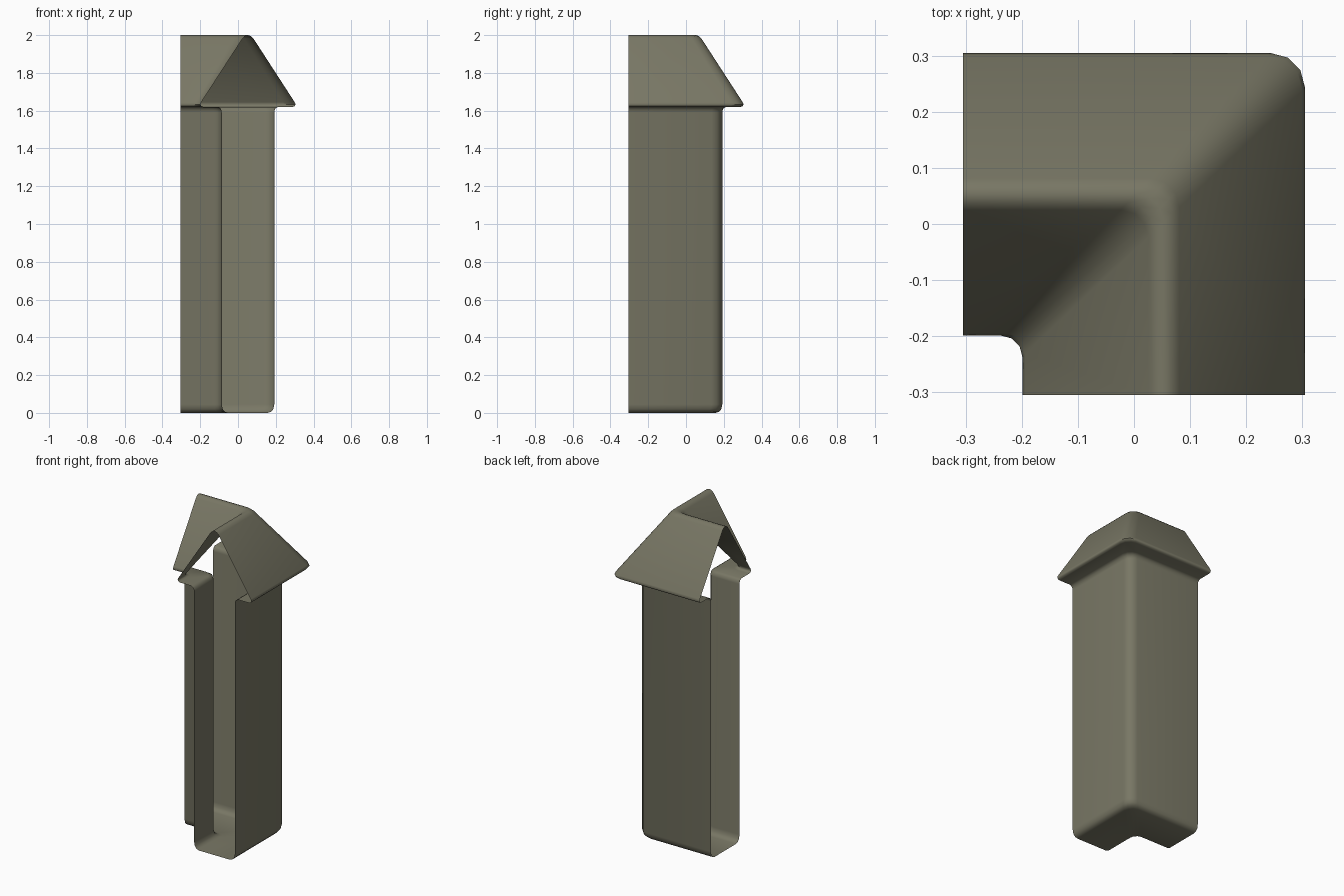
import bpy
import bmesh
import math

if "Cube" in bpy.data.objects:
    bpy.data.objects.remove(bpy.data.objects["Cube"])

C = 0.053      # centre line of both arms
END = -0.305   # open ends of both arms

# Right half of the wall outline: (offset from the centre line, height)
half = [(0.105, 0.0), (0.122, 0.006), (0.134, 0.02), (0.139, 0.045),
        (0.139, 1.59), (0.143, 1.61), (0.158, 1.62), (0.235, 1.62),
        (0.247, 1.624), (0.252, 1.632), (0.247, 1.645),
        (0.028, 1.983), (0.016, 1.995)]
profile = half + [(0.0, 2.0)] + [(-d, z) for d, z in reversed(half)]


def path_points(d, z):
    """One lengthwise strip: straight arm, rounded corner, straight arm."""
    p, r = C + d, 0.05 + 0.05 * d
    pts = [(p, END, z)]
    for i in range(4):
        a = math.radians(30 * i)
        pts.append((p - r + r * math.cos(a), p - r + r * math.sin(a), z))
    pts.append((END, p, z))
    return pts


# Hollow L-shaped wall corner with its roof, open at both ends
bm = bmesh.new()
strips = [[bm.verts.new(co) for co in path_points(d, z)] for d, z in profile]
for k, a in enumerate(strips):
    b = strips[(k + 1) % len(strips)]
    for i in range(len(a) - 1):
        bm.faces.new((a[i], a[i + 1], b[i + 1], b[i]))
bm.normal_update()
bmesh.ops.recalc_face_normals(bm, faces=bm.faces)
# make sure the ridge faces point upward
top = max(bm.faces, key=lambda f: f.calc_center_median().z)
if top.normal.z < 0:
    bmesh.ops.reverse_faces(bm, faces=bm.faces)

mesh = bpy.data.meshes.new("wall_corner")
bm.to_mesh(mesh)
bm.free()
wall = bpy.data.objects.new("wall_corner", mesh)
bpy.context.collection.objects.link(wall)

# Olive-grey stone
mat = bpy.data.materials.new("olive_stone")
mat.diffuse_color = (0.19, 0.185, 0.13, 1)
mat.use_nodes = True
mat.node_tree.nodes["Principled BSDF"].inputs["Base Color"].default_value = mat.diffuse_color
mesh.materials.append(mat)

bpy.context.view_layer.objects.active = wall
wall.select_set(True)
bpy.ops.object.shade_smooth_by_angle(angle=math.radians(60))
